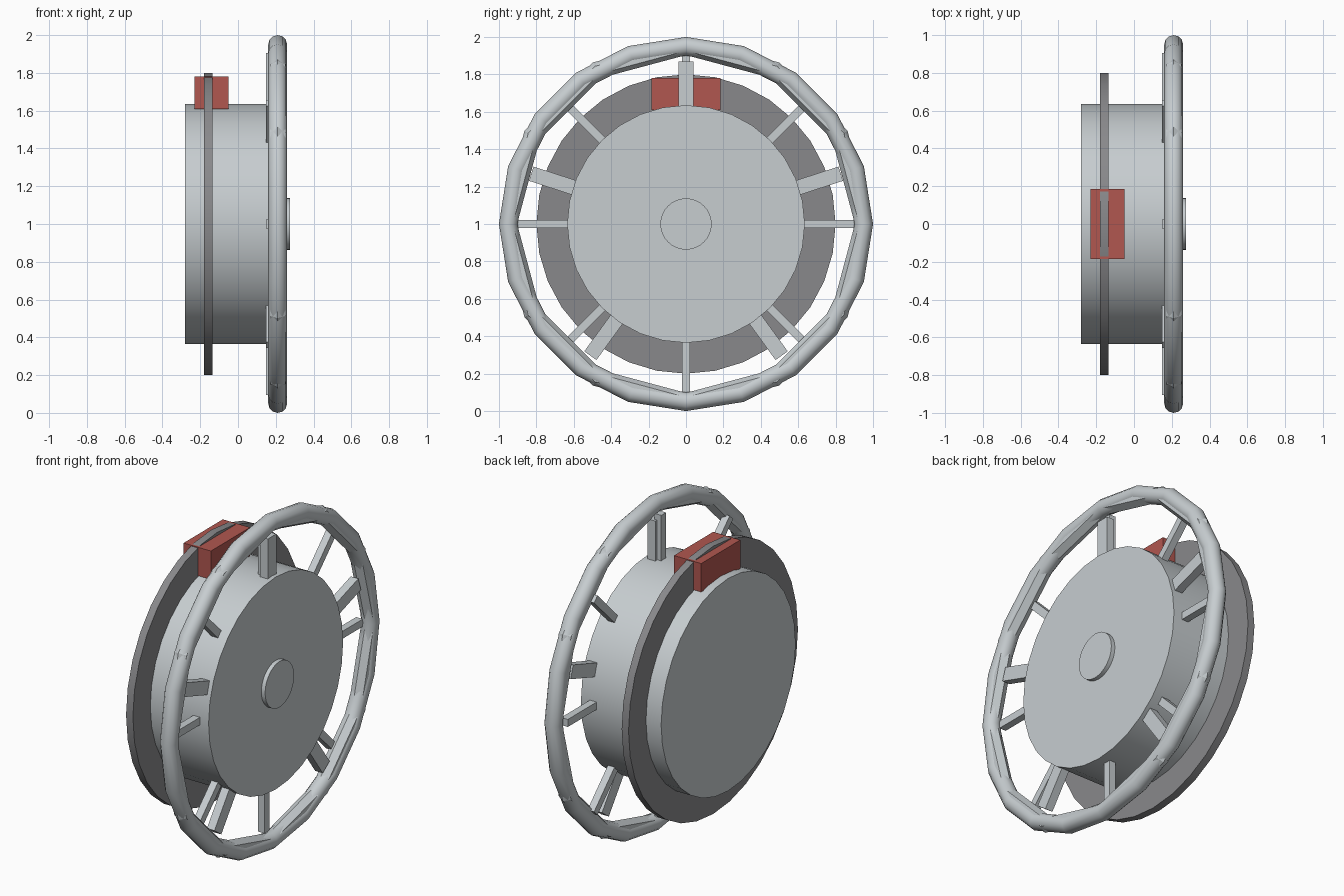
import bpy, bmesh
from math import radians, sin, cos, pi
from mathutils import Matrix, Vector

if "Cube" in bpy.data.objects:
    bpy.data.objects.remove(bpy.data.objects["Cube"], do_unlink=True)

AXLE = Vector((0, 0, 1))


def material(name, color):
    m = bpy.data.materials.new(name)
    m.use_nodes = True
    m.diffuse_color = (*color, 1)
    m.node_tree.nodes["Principled BSDF"].inputs["Base Color"].default_value = (*color, 1)
    return m


silver = material("light silver", (0.57, 0.61, 0.63))
iron = material("dark iron", (0.25, 0.25, 0.26))
red = material("brake red", (0.44, 0.095, 0.08))


def finish(name, bm, mat, smooth=True):
    bmesh.ops.recalc_face_normals(bm, faces=bm.faces)
    mesh = bpy.data.meshes.new(name)
    bm.to_mesh(mesh)
    bm.free()
    obj = bpy.data.objects.new(name, mesh)
    bpy.context.collection.objects.link(obj)
    mesh.materials.append(mat)
    if smooth:
        bpy.ops.object.select_all(action="DESELECT")
        obj.select_set(True)
        bpy.context.view_layer.objects.active = obj
        bpy.ops.object.shade_smooth_by_angle(angle=radians(35))
    return obj


def disc(name, x0, x1, radius, mat, sides=32):
    """Solid disc around the axle."""
    bm = bmesh.new()
    turn = Matrix.Translation(AXLE + Vector(((x0 + x1) / 2, 0, 0))) @ Matrix.Rotation(pi / 2, 4, "Y")
    bmesh.ops.create_cone(bm, cap_ends=True, segments=sides, radius1=radius,
                          radius2=radius, depth=x1 - x0, matrix=turn)
    finish(name, bm, mat)


def box(name, lo, hi, mat, spin=0):
    """Box given by its corners, spun around the axle."""
    lo, hi = Vector(lo), Vector(hi)
    bm = bmesh.new()
    place = (Matrix.Translation(AXLE) @ Matrix.Rotation(spin, 4, "X")
             @ Matrix.Translation((lo + hi) / 2) @ Matrix.Diagonal((*(hi - lo), 1)))
    bmesh.ops.create_cube(bm, size=1, matrix=place)
    finish(name, bm, mat, smooth=False)


def ring(name, x, major, minor, segments, sides, mat, smooth):
    """Torus around the axle."""
    bm = bmesh.new()
    loops = []
    for i in range(segments):
        a = 2 * pi * i / segments
        loop = []
        for j in range(sides):
            b = 2 * pi * j / sides
            r = major + minor * cos(b)
            loop.append(bm.verts.new((x + minor * sin(b), r * cos(a), 1 + r * sin(a))))
        loops.append(loop)
    for i in range(segments):
        p, q = loops[i], loops[(i + 1) % segments]
        for j in range(sides):
            k = (j + 1) % sides
            bm.faces.new((p[j], q[j], q[k], p[k]))
    finish(name, bm, mat, smooth)


# Wheel body and hub cap
disc("wheel_drum", -0.28, 0.25, 0.635, silver)
disc("hub_cap", 0.24, 0.275, 0.137, silver)

# Brake disc and caliper
disc("brake_disc", -0.18, -0.135, 0.8, iron)
box("brake_caliper", (-0.23, -0.185, 0.61), (-0.05, 0.185, 0.78), red)

# Outer rim: a round ring merged with a coarser inner ring
ring("outer_rim", 0.21, 0.95, 0.05, 20, 12, silver, True)
ring("inner_rim", 0.21, 0.95, 0.047, 12, 6, silver, False)

# Thin and wide spokes
for i in range(8):
    box(f"thin_spoke_{i + 1}", (0.148, -0.0225, 0.6), (0.192, 0.0225, 0.905),
        silver, 2 * pi * i / 8)
for i in range(5):
    box(f"wide_spoke_{i + 1}", (0.175, -0.04, 0.6), (0.225, 0.04, 0.87),
        silver, 2 * pi * i / 5)
